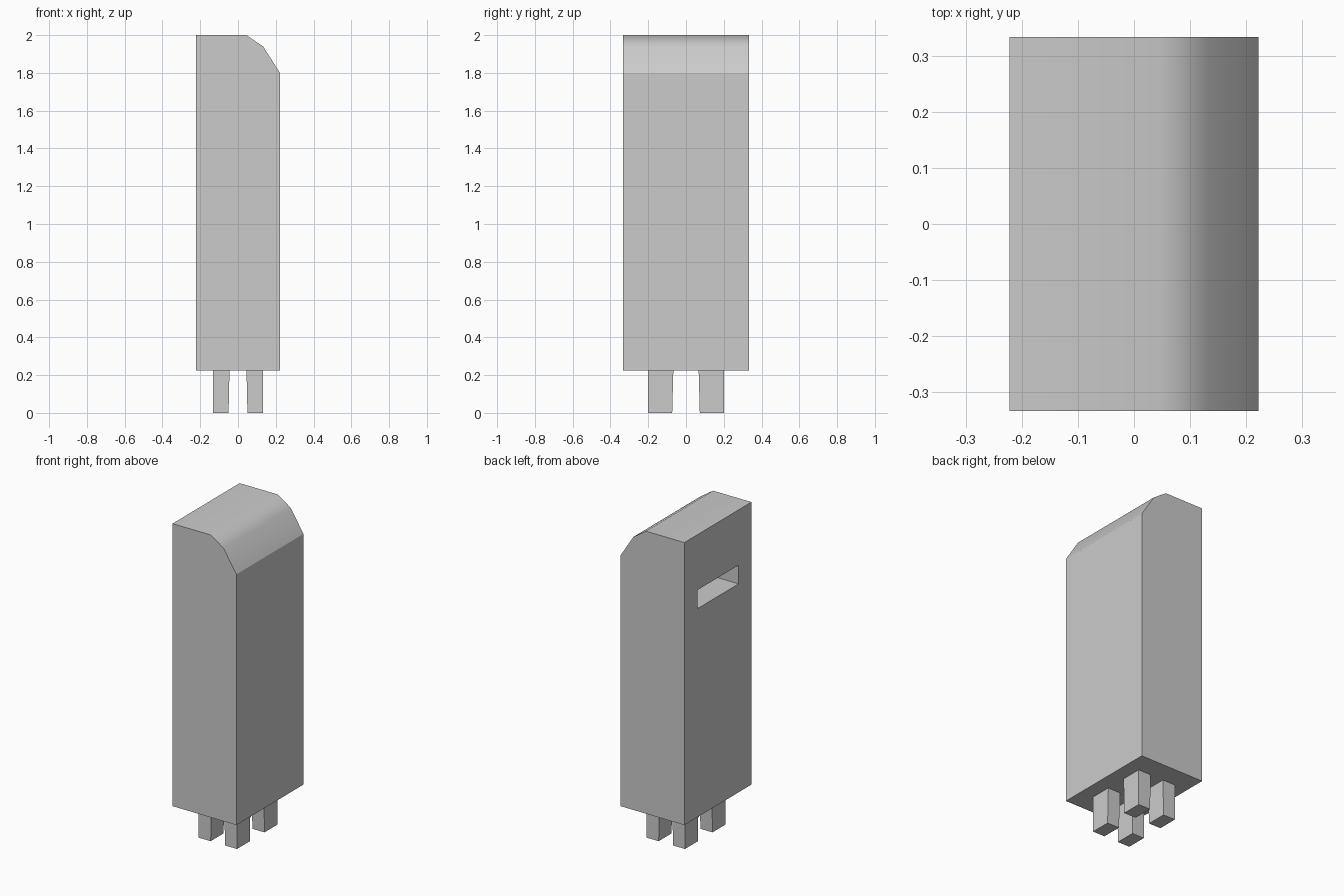
import bpy, bmesh

if "Cube" in bpy.data.objects:
    bpy.data.objects.remove(bpy.data.objects["Cube"])


def make_object(name, bm):
    bmesh.ops.recalc_face_normals(bm, faces=bm.faces[:])
    mesh = bpy.data.meshes.new(name)
    bm.to_mesh(mesh)
    bm.free()
    obj = bpy.data.objects.new(name, mesh)
    bpy.context.collection.objects.link(obj)
    return obj


def box(name, lo, hi):
    bm = bmesh.new()
    bmesh.ops.create_cube(bm, size=1)
    for v in bm.verts:
        v.co = [lo[i] if v.co[i] < 0 else hi[i] for i in range(3)]
    return make_object(name, bm)


# Body: side profile with a faceted shoulder, extruded along y
profile = [(-0.222, 0.225), (0.222, 0.225), (0.222, 1.80),
           (0.133, 1.94), (0.045, 2.0), (-0.222, 2.0)]
half_y = 0.333
bm = bmesh.new()
front = bm.faces.new([bm.verts.new((x, -half_y, z)) for x, z in profile])
ext = bmesh.ops.extrude_face_region(bm, geom=[front], use_keep_orig=True)
new_verts = [g for g in ext["geom"] if isinstance(g, bmesh.types.BMVert)]
bmesh.ops.translate(bm, verts=new_verts, vec=(0, 2 * half_y, 0))
bmesh.ops.recalc_face_normals(bm, faces=bm.faces[:])
for f in bm.faces:
    f.smooth = f.normal.z > 0.3          # only the top and shoulder blend
body = make_object("body", bm)

# Slot recessed into the -x face
cutter = box("slot_cutter", (-0.4, -0.205, 1.535), (-0.04, 0.205, 1.652))
cutter.hide_render = True
cutter.hide_viewport = True
cut = body.modifiers.new("slot", "BOOLEAN")
cut.operation = "DIFFERENCE"
cut.solver = "EXACT"
cut.object = cutter
weighted = body.modifiers.new("weighted_normals", "WEIGHTED_NORMAL")
weighted.keep_sharp = True

# Legs: one slightly tapered block mirrored to all four corners
legs = box("legs", (0.045, 0.067, 0), (0.133, 0.2, 0.225))
for v in legs.data.vertices:
    if v.co.z < 0.1:
        v.co.x = max(v.co.x, 0.05)
        v.co.y = max(v.co.y, 0.073)
mirror = legs.modifiers.new("mirror", "MIRROR")
mirror.use_axis = (True, True, False)
mirror.use_mirror_merge = False
